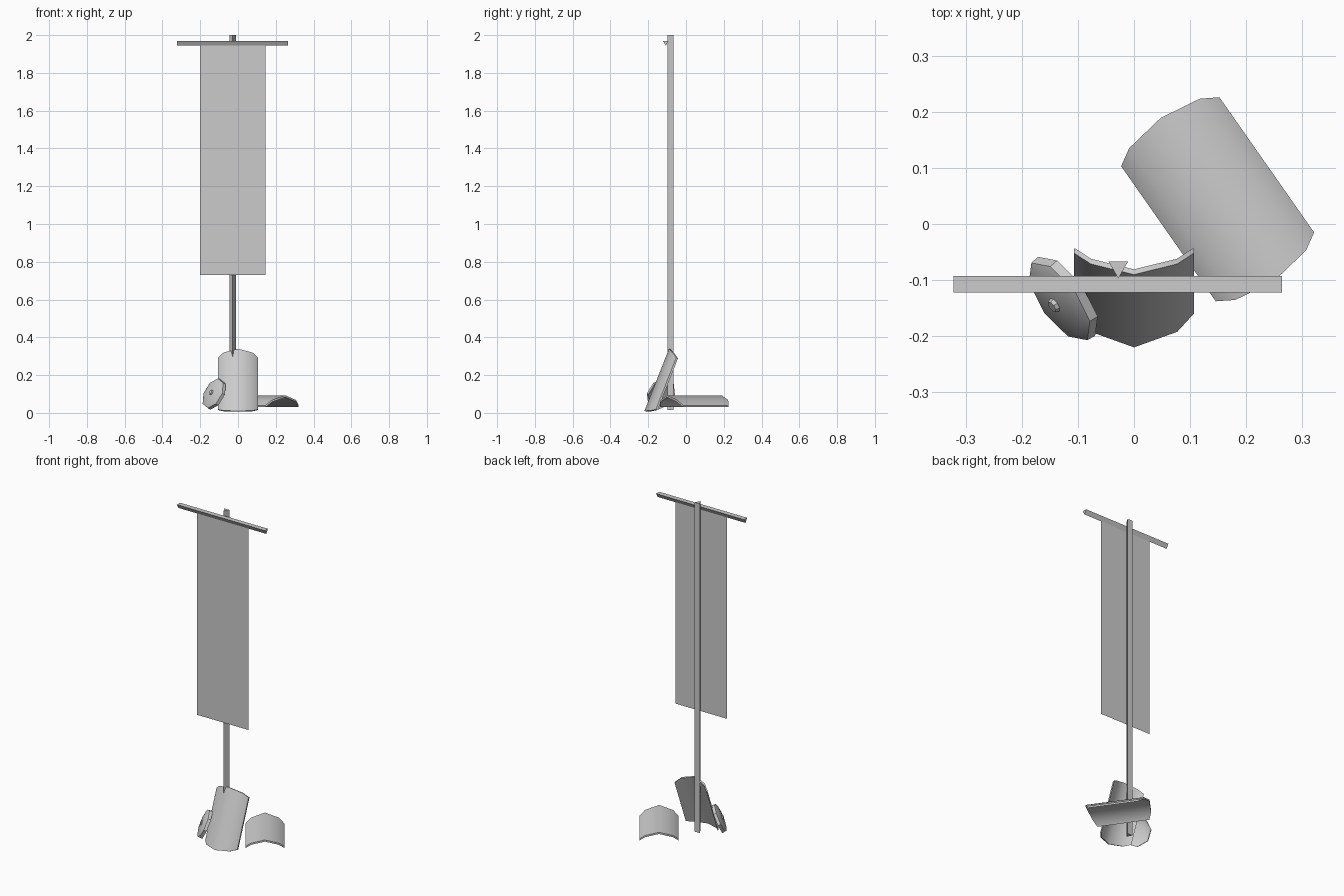
import bpy, bmesh
from math import radians, sin, cos, pi
from mathutils import Vector, Matrix

if "Cube" in bpy.data.objects:
    bpy.data.objects.remove(bpy.data.objects["Cube"])


def make(name, verts, faces, smooth=None):
    me = bpy.data.meshes.new(name)
    me.from_pydata(verts, [], faces)
    bm = bmesh.new()
    bm.from_mesh(me)
    bmesh.ops.recalc_face_normals(bm, faces=bm.faces)
    bm.to_mesh(me)
    bm.free()
    ob = bpy.data.objects.new(name, me)
    bpy.context.collection.objects.link(ob)
    if smooth:
        bpy.ops.object.select_all(action='DESELECT')
        ob.select_set(True)
        bpy.context.view_layer.objects.active = ob
        bpy.ops.object.shade_smooth_by_angle(angle=radians(smooth))
    return ob


def triangular_rod(name, a, b, tip, radius):
    """Three-sided rod from a to b with one edge facing the tip direction."""
    a, b, tip = Vector(a), Vector(b), Vector(tip)
    side = (b - a).normalized().cross(tip)
    ring = [radius * (cos(k * 2 * pi / 3) * tip + sin(k * 2 * pi / 3) * side)
            for k in range(3)]
    verts = [e + r for e in (a, b) for r in ring]
    faces = [(2, 1, 0), (3, 4, 5)]
    faces += [(k, (k + 1) % 3, 3 + (k + 1) % 3, 3 + k) for k in range(3)]
    return make(name, verts, faces)


def curved_shield(name, matrix):
    """Bowed plate: local x = width, y = length, z = outward bulge."""
    # half section: width, bulge, half length
    half = [(0.107, -0.053, 0.147), (0.077, -0.025, 0.165), (0, 0, 0.177)]
    section = half + [(-w, h, l) for w, h, l in half[1::-1]]
    n, t = len(section), 0.010
    verts = []
    for depth in (0, t):
        for s in (1, -1):
            verts += [(w * (1 - depth * 0.6), s * l, h - depth) for w, h, l in section]
    faces = []
    for i in range(n - 1):
        faces += [(i, i + 1, n + i + 1, n + i),
                  (2*n + i, 3*n + i, 3*n + i + 1, 2*n + i + 1),
                  (i, 2*n + i, 2*n + i + 1, i + 1),
                  (n + i, n + i + 1, 3*n + i + 1, 3*n + i)]
    for i in (0, n - 1):
        faces.append((i, n + i, 3*n + i, 2*n + i))
    ob = make(name, verts, faces, 40)
    ob.matrix_world = matrix
    return ob


# Pole and crossbar
triangular_rod("pole", (-0.028, -0.077, 0.015), (-0.028, -0.077, 2.0), (0, -1, 0), 0.02)
triangular_rod("crossbar", (-0.322, -0.107, 1.961), (0.264, -0.107, 1.961), (0, 0, -1), 0.017)

# Hanging cloth
make("banner_cloth", [(-0.2, -0.107, 0.73), (0.145, -0.107, 0.73),
                      (0.145, -0.107, 1.95), (-0.2, -0.107, 1.95)], [(0, 1, 2, 3)])

# Shield leaning on the pole, and the same shield lying on the ground
curved_shield("leaning_shield", Matrix.Translation((0, -0.155, 0.175))
              @ Matrix.Rotation(radians(90 - 21.5), 4, 'X'))
curved_shield("lying_shield", Matrix.Translation((0.149, 0.044, 0.093))
              @ Matrix.Rotation(radians(35), 4, 'Z'))

# Small round shield: lathed eight-sided dish with a central boss
profile = [(0.010, 0.004), (0.045, 0.001), (0.075, -0.004), (0.087, -0.013),
           (0.085, 0.004), (0.070, 0.011), (0.014, 0.015), (0.011, 0.022)]
sides, m = 8, len(profile)
verts = [(r * cos(k * pi / 4), r * sin(k * pi / 4), h)
         for k in range(sides) for r, h in profile]
faces = [(k * m + j, (k + 1) % sides * m + j, (k + 1) % sides * m + j + 1, k * m + j + 1)
         for k in range(sides) for j in range(m - 1)]
faces += [tuple(k * m + j for k in range(sides)) for j in (0, m - 1)]
buckler = make("round_shield", verts, faces, 35)
normal = Vector((-0.745, -0.54, 0.39))
buckler.matrix_world = (Matrix.Translation((-0.13, -0.136, 0.102))
                        @ normal.to_track_quat('Z', 'Y').to_matrix().to_4x4())
